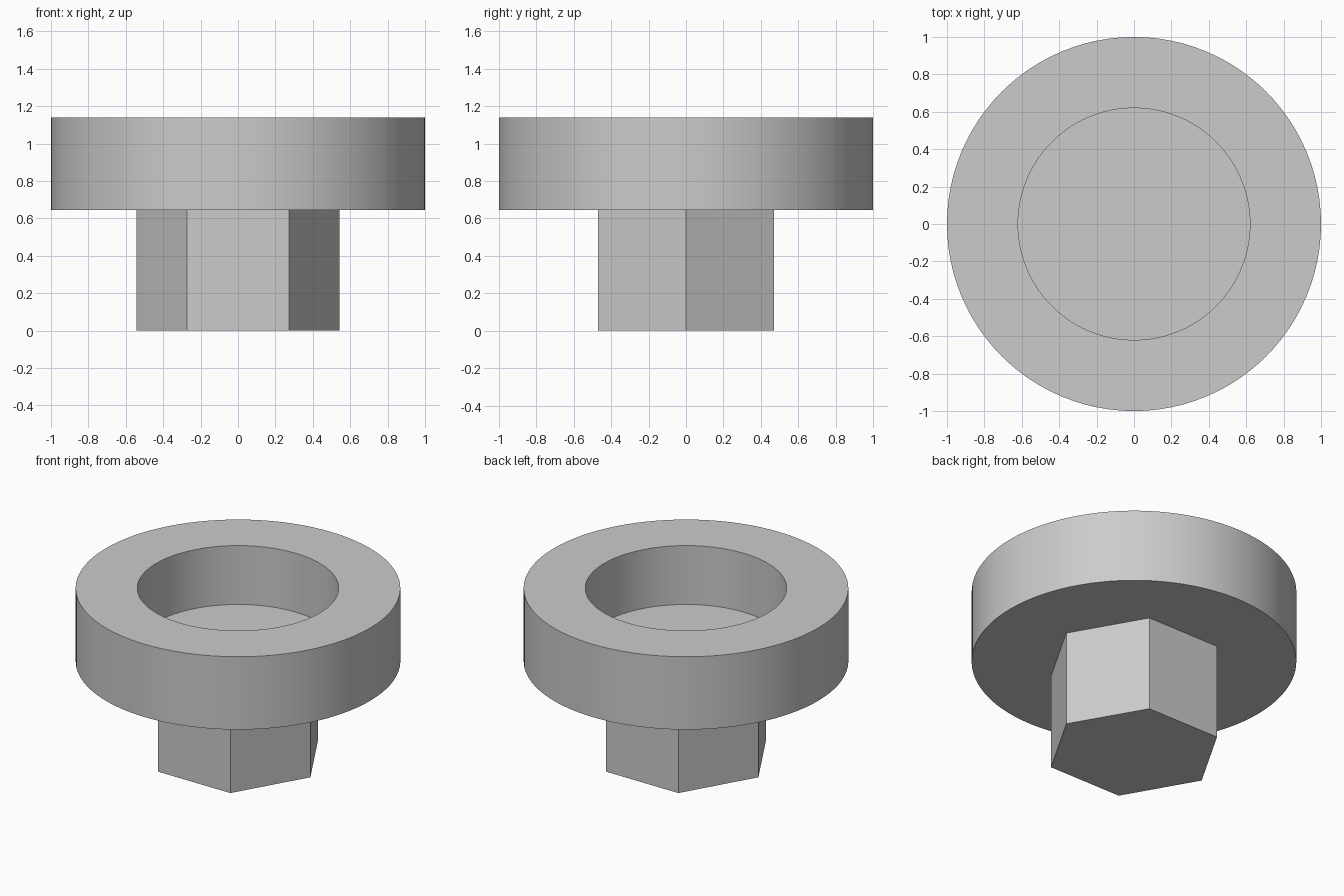
import bpy
import bmesh
import math

cube = bpy.data.objects.get("Cube")
if cube:
    bpy.data.objects.remove(cube, do_unlink=True)

SEGMENTS = 96
HEX_TOP, RIM_TOP, FLOOR = 0.645, 1.14, 0.74
HEX_RADIUS, OUTER, INNER = 0.544, 1.0, 0.62

# One plain grey for the whole model
grey = bpy.data.materials.new("plain grey")
grey.use_nodes = True
grey.diffuse_color = (0.6, 0.6, 0.6, 1)
grey.node_tree.nodes["Principled BSDF"].inputs["Base Color"].default_value = (0.6, 0.6, 0.6, 1)


def turned_solid(name, profile, sides):
    """Stack rings of (radius, z), bridge them and cap both ends."""
    bm = bmesh.new()
    rings = []
    for radius, z in profile:
        angles = [math.tau * i / sides for i in range(sides)]
        rings.append([bm.verts.new((radius * math.cos(a), radius * math.sin(a), z)) for a in angles])
    for low, high in zip(rings, rings[1:]):
        for i in range(sides):
            j = (i + 1) % sides
            bm.faces.new((low[i], low[j], high[j], high[i]))
    bm.faces.new(rings[0][::-1])
    bm.faces.new(rings[-1])
    bmesh.ops.recalc_face_normals(bm, faces=bm.faces)
    mesh = bpy.data.meshes.new(name)
    bm.to_mesh(mesh)
    bm.free()
    mesh.materials.append(grey)
    obj = bpy.data.objects.new(name, mesh)
    bpy.context.collection.objects.link(obj)
    return obj


# Hexagonal stem with corners on the x axis
turned_solid("hex_stem", [(HEX_RADIUS, 0), (HEX_RADIUS, HEX_TOP)], 6)

# Round head with a blind recess in its top
head = turned_solid(
    "recessed_head",
    [(OUTER, HEX_TOP), (OUTER, RIM_TOP), (INNER, RIM_TOP), (INNER, FLOOR)],
    SEGMENTS,
)
bpy.ops.object.select_all(action="DESELECT")
head.select_set(True)
bpy.context.view_layer.objects.active = head
bpy.ops.object.shade_smooth_by_angle(angle=math.radians(30))
